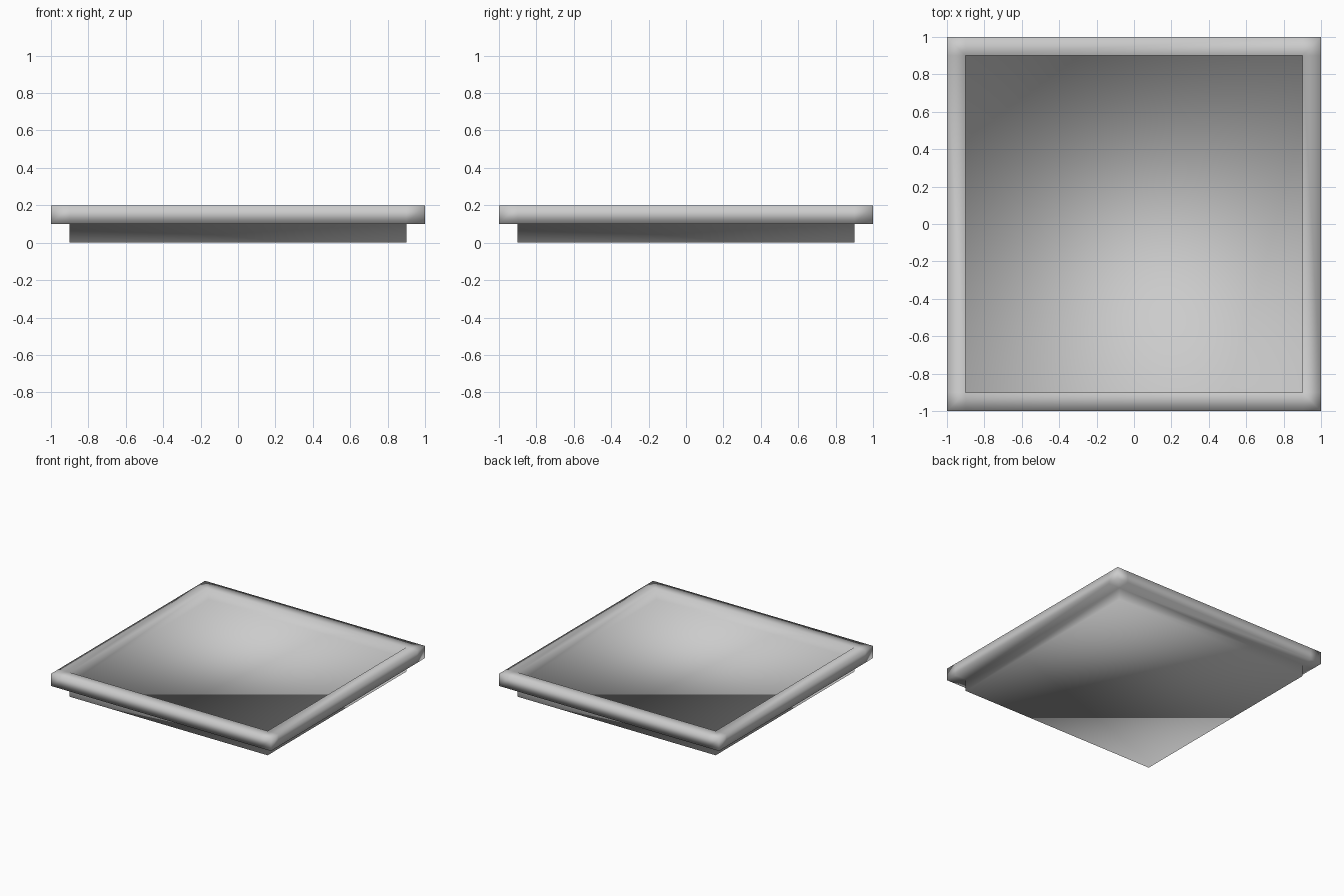
import bpy, bmesh
from mathutils import Vector

if "Cube" in bpy.data.objects:
    bpy.data.objects.remove(bpy.data.objects["Cube"])

# Section of the tray, from the underside round the rim to the floor: (half width, z)
PROFILE = [(0.9, 0.0), (0.9, 0.1), (1.0, 0.1), (1.0, 0.2), (0.9, 0.2), (0.9, 0.11)]
CORNERS = [(-1, -1), (1, -1), (1, 1), (-1, 1)]

bm = bmesh.new()
loops = [[bm.verts.new((x * r, y * r, z)) for x, y in CORNERS] for r, z in PROFILE]

# Walls and rim
for low, high in zip(loops, loops[1:]):
    for i in range(4):
        j = (i + 1) % 4
        bm.faces.new((low[i], low[j], high[j], high[i]))

# Underside and floor
bm.faces.new(loops[0][::-1])
bm.faces.new(loops[-1])

# Corner cuts in the rim, in line with the inner walls
for axis in (Vector((1, 0, 0)), Vector((0, 1, 0))):
    for side in (-0.9, 0.9):
        bmesh.ops.bisect_plane(bm, geom=bm.verts[:] + bm.edges[:] + bm.faces[:],
                               plane_co=axis * side, plane_no=axis, dist=1e-4)

# Soft shading across the whole tray
bmesh.ops.recalc_face_normals(bm, faces=bm.faces[:])
for face in bm.faces:
    face.smooth = True

mesh = bpy.data.meshes.new("tray")
bm.to_mesh(mesh)
bm.free()
bpy.context.collection.objects.link(bpy.data.objects.new("tray", mesh))
